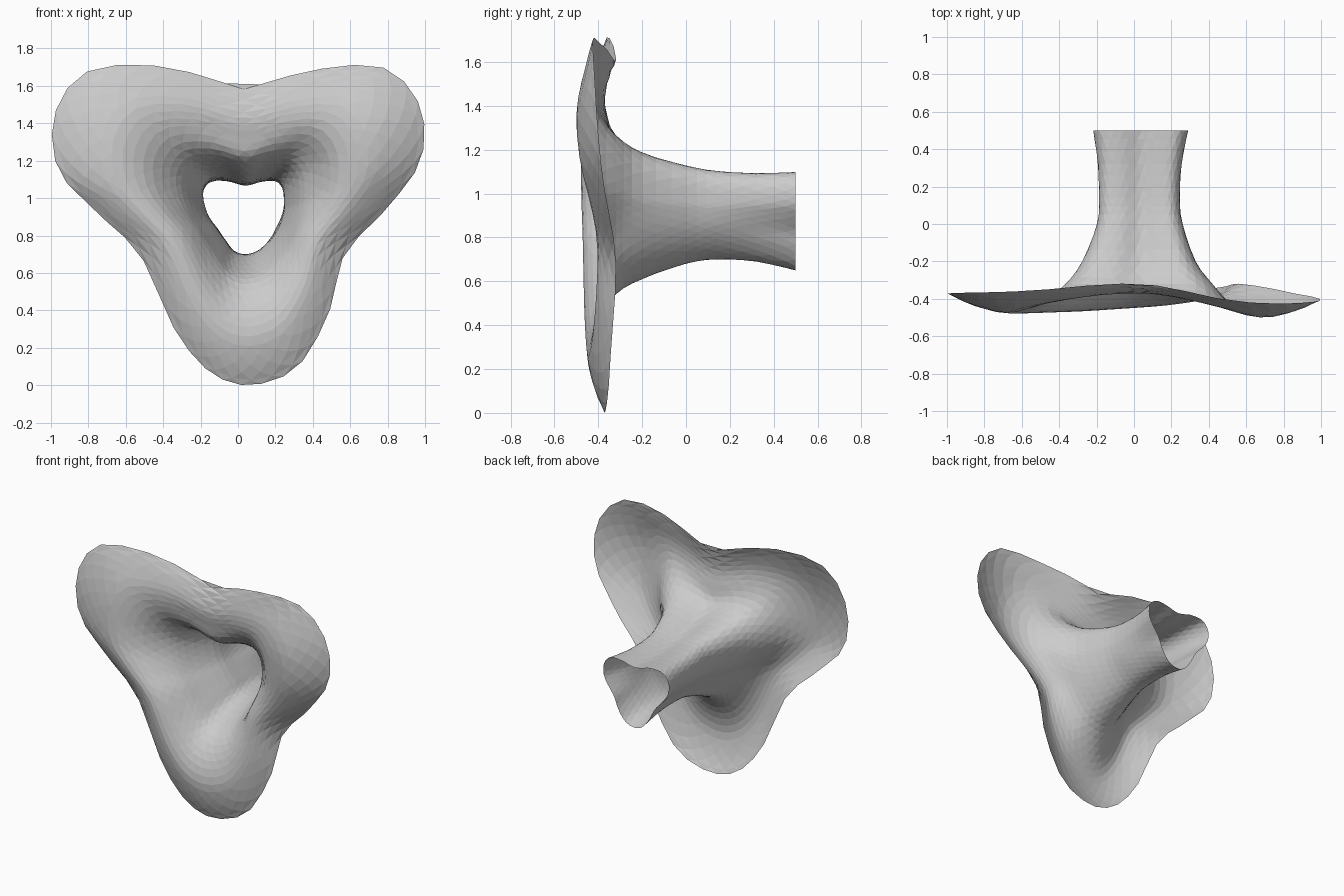
import bpy, bmesh, math

if "Cube" in bpy.data.objects:
    bpy.data.objects.remove(bpy.data.objects["Cube"])

# Three-lobed rim outline (x, z); lobes at index 0, 6, 12 and valleys at 3, 9, 15
OUTLINE = [(.07, 0), (-.15, .07), (-.34, .30), (-.52, .69), (-.75, .92), (-.96, 1.15),
           (-.98, 1.45), (-.80, 1.68), (-.40, 1.705), (.03, 1.60), (.40, 1.685), (.77, 1.70),
           (.97, 1.50), (.98, 1.21), (.80, .95), (.57, .70), (.49, .40), (.32, .10)]
# Where the rounder throat outline differs in the same box: index -> point
ROUND = {1: (-.22, .07), 2: (-.42, .30), 3: (-.66, .60), 4: (-.84, .84),
         13: (1.0, 1.13), 14: (.97, .92), 15: (.86, .62), 16: (.66, .33), 17: (.38, .09)}
THROAT = [ROUND.get(i, p) for i, p in enumerate(OUTLINE)]
# Depth round the flange: halfway across (6 directions) and at its rim (12 directions)
MID_Y = [(-.445,), (-.47,), (-.47,), (-.37,), (-.50,), (-.405,)]
RIM_Y = [(-.37,), (-.37,), (-.37,), (-.38,), (-.37,), (-.36,),
         (-.32,), (-.418,), (-.415,), (-.38,), (-.32,), (-.345,)]
# Sections from tube mouth to rim: x min, x max, z min, z max, base y, mid, rim, throat weights
SECTIONS = [(-.22, .29, .65, 1.10, .50, 0, 0, .35),
            (-.195, .255, .69, 1.095, .32, 0, 0, .7),
            (-.19, .245, .70, 1.105, .14, 0, 0, 1),
            (-.20, .26, .68, 1.13, 0, 0, 0, 1),
            (-.28, .33, .61, 1.19, -.20, 0, 0, .9),
            (-.37, .42, .54, 1.27, -.32, 0, 0, .6),
            (-.51, .54, .41, 1.39, -.08, .74, 0, .3),
            (-.68, .70, .26, 1.51, 0, 1, 0, .1),
            (-.86, .87, .11, 1.63, 0, .62, .38, 0),
            (-1, 1, 0, 1.72, 0, 0, 1, 0)]
AROUND, STEPS = 40, 3


def spline(points, t, closed):
    """Catmull-Rom point at position t, measured in points."""
    n = len(points)
    i = math.floor(t) if closed else min(int(t), n - 2)
    f = t - i

    def get(k):
        return points[k % n] if closed else points[max(0, min(n - 1, k))]
    return [b + .5 * f * (c - a + f * (2*a - 5*b + 4*c - d + f * (3*(b - c) + d - a)))
            for a, b, c, d in zip(get(i - 1), get(i), get(i + 1), get(i + 2))]


# Flared tube: loft the outline through all sections
bm = bmesh.new()
rings = []
for r in range((len(SECTIONS) - 1) * STEPS + 1):
    x0, x1, z0, z1, base, wm, wr, wt = spline(SECTIONS, r / STEPS, False)
    ring = []
    for k in range(AROUND):
        # stagger alternate rings for an even triangle mesh
        t = ((k + .5 * (r % 2)) / AROUND * 18) % 18
        x, z = [a + (b - a) * wt
                for a, b in zip(spline(OUTLINE, t, True), spline(THROAT, t, True))]
        y = base + wm * spline(MID_Y, t / 3, True)[0] + wr * spline(RIM_Y, t / 1.5, True)[0]
        ring.append(bm.verts.new((x0 + (x1 - x0) * (x + 1) / 2, y, z0 + (z1 - z0) * z / 1.72)))
    rings.append(ring)
for r in range(len(rings) - 1):
    a, b = rings[r], rings[r + 1]
    for k in range(AROUND):
        n = (k + 1) % AROUND
        if r % 2 == 0:
            bm.faces.new((a[k], a[n], b[k]))
            bm.faces.new((a[n], b[n], b[k]))
        else:
            bm.faces.new((a[k], b[n], b[k]))
            bm.faces.new((a[k], a[n], b[n]))
bmesh.ops.recalc_face_normals(bm, faces=bm.faces)
mesh = bpy.data.meshes.new("flared_tube")
bm.to_mesh(mesh)
bm.free()
bpy.context.collection.objects.link(bpy.data.objects.new("flared_tube", mesh))
